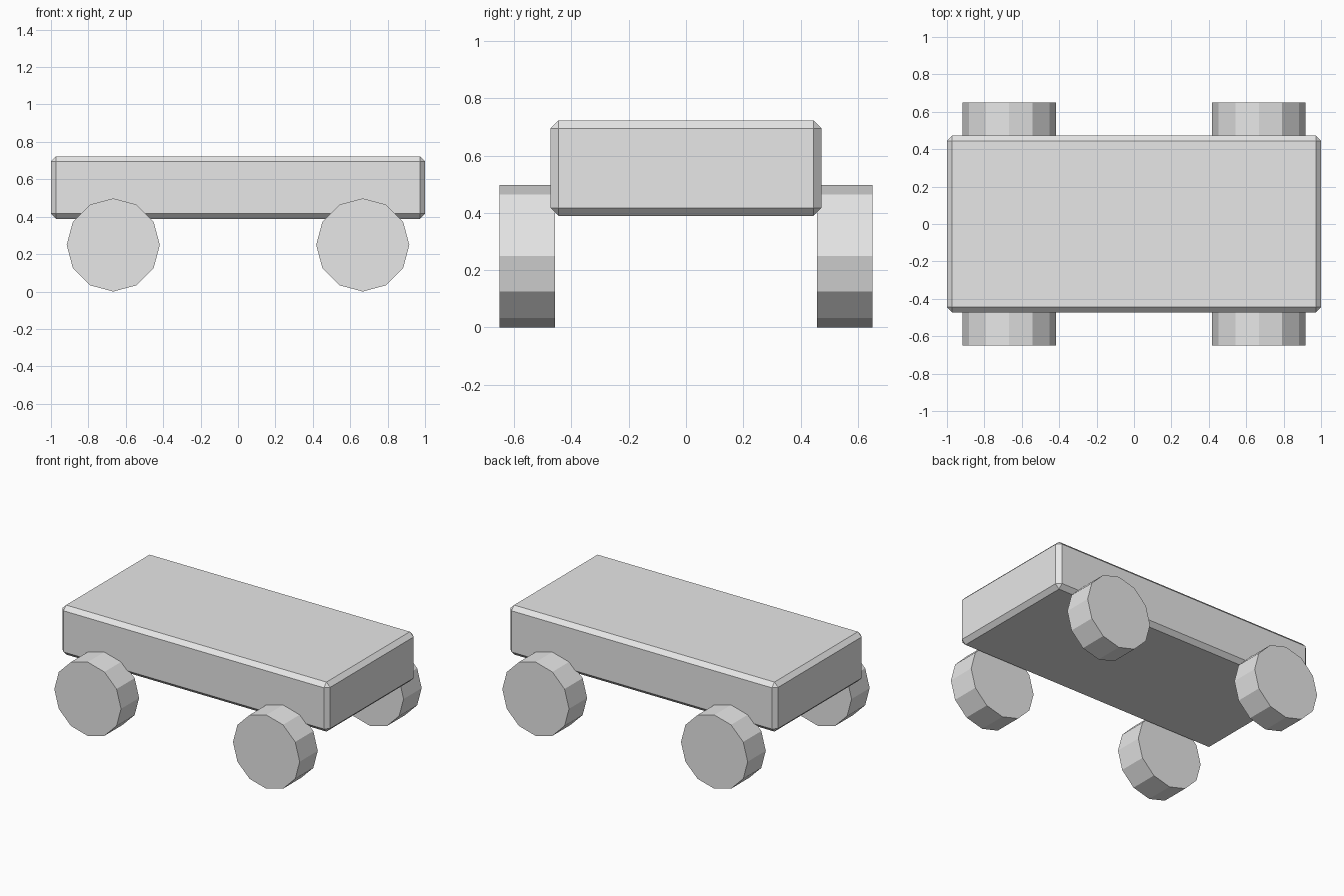
import bpy, bmesh, math
from mathutils import Matrix

cube = bpy.data.objects.get("Cube")
if cube:
    bpy.data.objects.remove(cube, do_unlink=True)

# Single plain grey material
grey = bpy.data.materials.new("light_grey")
grey.use_nodes = True
colour = (0.8, 0.8, 0.8, 1)
grey.diffuse_color = colour
grey.node_tree.nodes["Principled BSDF"].inputs["Base Color"].default_value = colour


def make_object(name, bm, location):
    mesh = bpy.data.meshes.new(name)
    bm.to_mesh(mesh)
    bm.free()
    mesh.materials.append(grey)
    obj = bpy.data.objects.new(name, mesh)
    obj.location = location
    bpy.context.scene.collection.objects.link(obj)
    return obj


# Body: flat slab with a narrow chamfer on every edge
bm = bmesh.new()
bmesh.ops.create_cube(bm, size=1, matrix=Matrix.Diagonal((2, 0.946, 0.334, 1)))
body = make_object("body", bm, (0, 0, 0.556))
chamfer = body.modifiers.new("chamfer", 'BEVEL')
chamfer.width = 0.028
chamfer.segments = 1

# Wheels: twelve-sided drums with a corner pointing straight up
RADIUS, WIDTH = 0.249, 0.193
for end, sx in (("left", 1), ("right", -1)):
    for face, sy in (("front", -1), ("back", 1)):
        bm = bmesh.new()
        bmesh.ops.create_cone(bm, cap_ends=True, segments=12, radius1=RADIUS,
                              radius2=RADIUS, depth=WIDTH,
                              matrix=Matrix.Rotation(math.pi / 2, 4, 'X'))
        make_object(f"{face}_{end}_wheel", bm, (sx * 0.667, sy * 0.554, RADIUS))
